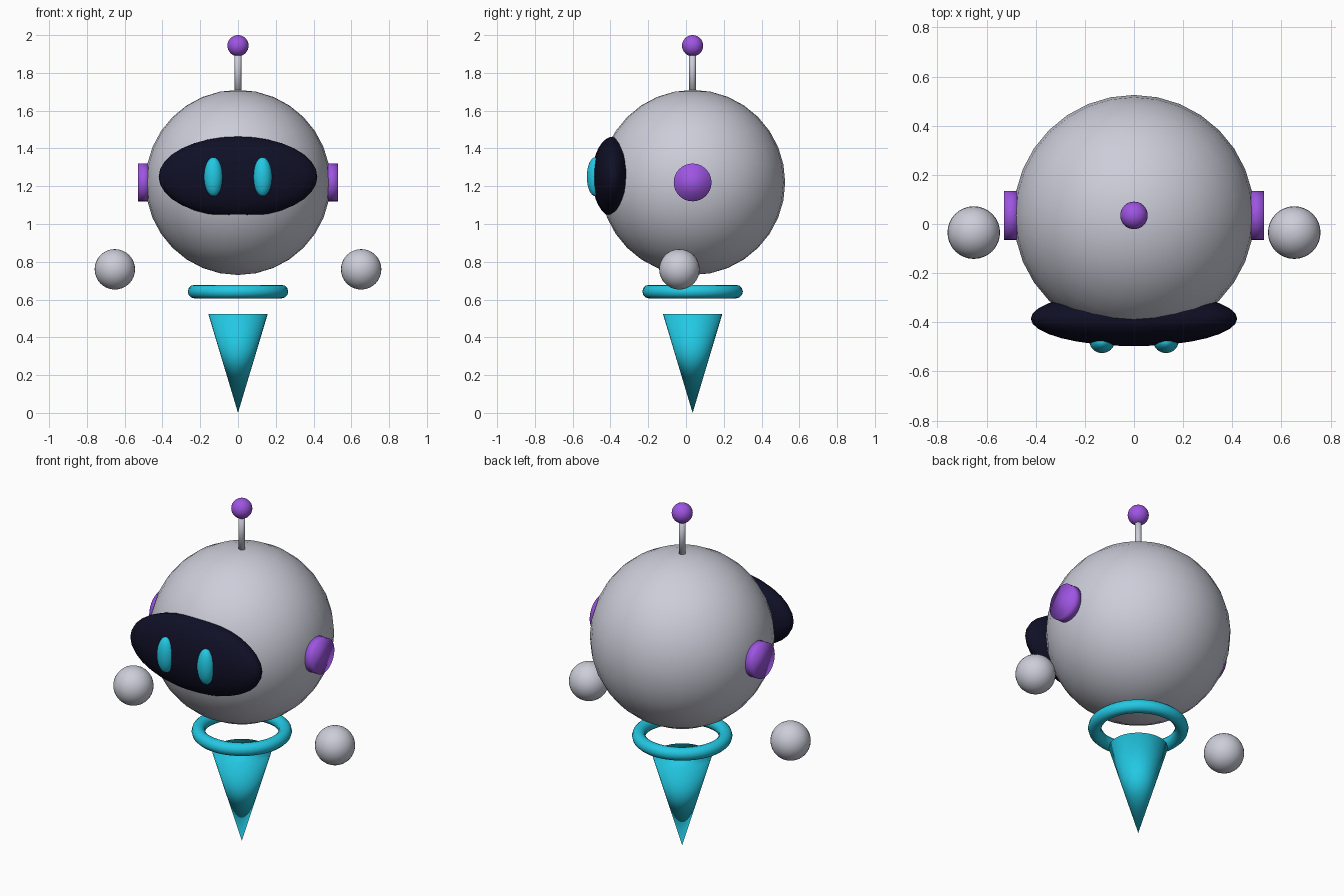
import bpy
import math

cube = bpy.data.objects.get("Cube")
if cube:
    bpy.data.objects.remove(cube, do_unlink=True)


def material(name, rgb):
    m = bpy.data.materials.new(name)
    m.use_nodes = True
    m.diffuse_color = (*rgb, 1)
    m.node_tree.nodes["Principled BSDF"].inputs["Base Color"].default_value = (*rgb, 1)
    return m


GREY = material("light_grey", (0.6, 0.61, 0.69))
NAVY = material("dark_navy", (0.005, 0.005, 0.02))
CYAN = material("cyan", (0.016, 0.58, 0.77))
PURPLE = material("purple", (0.34, 0.09, 0.76))

AXIS_Y = 0.035  # the head, ring and cone share this axis
HEAD_Z = 1.22
FACE_Z = 1.25


def finish(name, mat):
    """Name, colour and smooth the part just added."""
    ob = bpy.context.object
    ob.name = ob.data.name = name
    ob.data.materials.append(mat)
    bpy.ops.object.shade_smooth()
    return ob


def ellipsoid(name, mat, centre, radii):
    bpy.ops.mesh.primitive_uv_sphere_add(segments=32, ring_count=16, radius=1, location=centre)
    ob = finish(name, mat)
    ob.scale = radii
    return ob


def ball(name, mat, centre, radius):
    return ellipsoid(name, mat, centre, (radius,) * 3)


# Head, with a visor sunk into its front
ball("head", GREY, (0, AXIS_Y, HEAD_Z), 0.49)
ellipsoid("visor", NAVY, (0, -0.385, FACE_Z), (0.42, 0.112, 0.213))

# Paired parts
for side, s in (("left", 1), ("right", -1)):
    ellipsoid(side + "_eye", CYAN, (s * 0.13, -0.48, FACE_Z), (0.05, 0.045, 0.103))
    bpy.ops.mesh.primitive_cylinder_add(
        vertices=32, radius=0.1, depth=0.06,
        location=(s * 0.499, AXIS_Y, HEAD_Z), rotation=(0, s * math.pi / 2, 0))
    finish(side + "_ear", PURPLE)
    ball(side + "_hand", GREY, (s * 0.652, -0.035, 0.76), 0.107)

# Antenna
bpy.ops.mesh.primitive_cylinder_add(vertices=32, radius=0.018, depth=0.26,
                                    location=(0, AXIS_Y, 1.81))
finish("antenna_rod", GREY)
ball("antenna_tip", PURPLE, (0, AXIS_Y, 1.944), 0.056)

# Hovering ring and pointed base
bpy.ops.mesh.primitive_torus_add(major_radius=0.23, minor_radius=0.036, major_segments=48,
                                 minor_segments=12, location=(0, AXIS_Y, 0.642))
finish("hover_ring", CYAN)
bpy.ops.mesh.primitive_cone_add(vertices=32, radius1=0, radius2=0.157, depth=0.523,
                                location=(0, AXIS_Y, 0.2615))
finish("hover_cone", CYAN)
